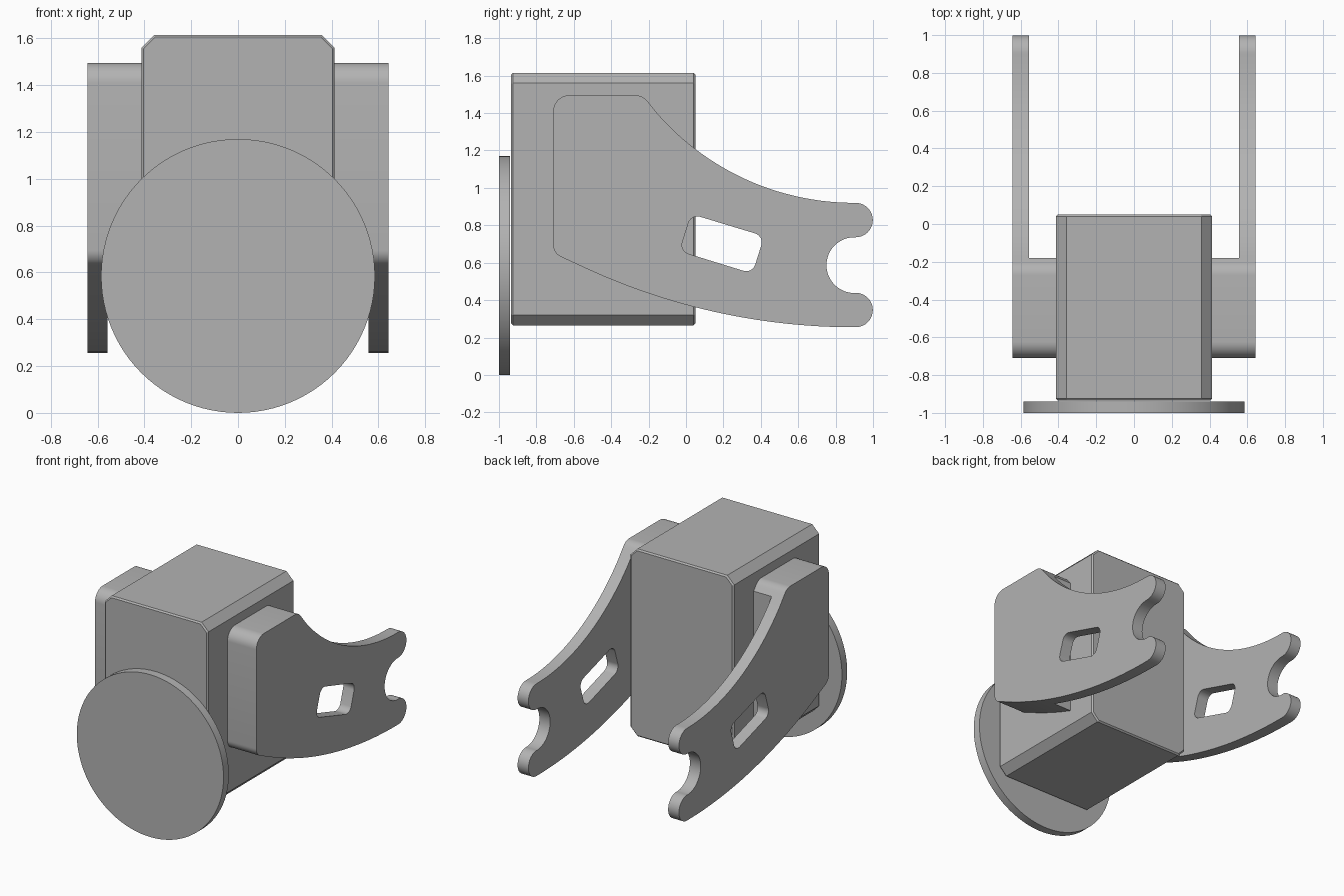
import bpy
import bmesh
from math import radians, cos, sin, sqrt
from mathutils import Vector

cube = bpy.data.objects.get("Cube")
if cube:
    bpy.data.objects.remove(cube)

grey = bpy.data.materials.new("plain grey")
grey.use_nodes = True
colour = (0.45, 0.45, 0.45, 1)
grey.diffuse_color = colour
grey.node_tree.nodes["Principled BSDF"].inputs["Base Color"].default_value = colour


def finish(bm, name, angle=25):
    bmesh.ops.recalc_face_normals(bm, faces=bm.faces[:])
    mesh = bpy.data.meshes.new(name)
    bm.to_mesh(mesh)
    bm.free()
    mesh.materials.append(grey)
    obj = bpy.data.objects.new(name, mesh)
    bpy.context.collection.objects.link(obj)
    bpy.ops.object.select_all(action='DESELECT')
    obj.select_set(True)
    bpy.context.view_layer.objects.active = obj
    bpy.ops.object.shade_smooth_by_angle(angle=radians(angle))
    return obj


def arc(cy, cz, r, start, end, steps=16):
    """Points on a circle in the y-z plane, angles in degrees."""
    angles = [radians(start + (end - start) * i / steps) for i in range(steps + 1)]
    return [(cy + r * cos(a), cz + r * sin(a)) for a in angles]


def fillet(before, corner, after, r, steps=6):
    """Round one polygon corner with a tangent arc."""
    c = Vector(corner)
    u = (Vector(before) - c).normalized()
    v = (Vector(after) - c).normalized()
    half = u.angle(v) / 2
    centre = c + (u + v).normalized() * (r / sin(half))
    a = c + u * (r / abs(sin(half) / cos(half))) - centre
    b = c + v * (r / abs(sin(half) / cos(half))) - centre
    pts = []
    for i in range(steps + 1):
        d = a.lerp(b, i / steps).normalized() * r
        pts.append(tuple(centre + d))
    return pts


def sweep(y0, y1, z0, radius, steps=24):
    """Long shallow arc that is level at y=0.9; negative radius bends down."""
    pts = []
    for i in range(steps + 1):
        y = y0 + (y1 - y0) * i / steps
        pts.append((y, z0 + radius - sqrt(radius ** 2 - (y - 0.9) ** 2)))
    return pts


# Arm outline: rounded root, concave top, forked tip, shallow belly
top = sweep(-0.19, 0.9, 0.92, 1.4)
belly = sweep(0.9, -0.61, 0.255, 3.43)
outline = fillet(belly[-1], (-0.71, 0.65), (-0.71, 1.4), 0.07)
outline += fillet((-0.71, 0.7), (-0.71, 1.495), (-0.3, 1.495), 0.085)
outline += fillet((-0.6, 1.495), (-0.232, 1.495), top[1], 0.08)
outline += top[1:]
outline += arc(0.907, 0.828, 0.092, 88, -90)
outline += arc(0.9, 0.587, 0.149, 90, 270, 24)
outline += arc(0.907, 0.347, 0.092, 90, -88)
outline += belly[1:-1]

# Tilted rounded slot
corners = [(0.028, 0.86), (0.418, 0.742), (0.355, 0.542), (-0.034, 0.662)]
slot = []
for i, corner in enumerate(corners):
    slot += fillet(corners[i - 1], corner, corners[(i + 1) % 4], 0.05)


def extrude_to(bm, faces, x):
    new = bmesh.ops.extrude_face_region(bm, geom=faces)["geom"]
    for v in new:
        if isinstance(v, bmesh.types.BMVert):
            v.co.x = x
    return [f for f in new if isinstance(f, bmesh.types.BMFace)]


def build_arm(name, side):
    bm = bmesh.new()
    edges = []
    for loop in (outline, slot):
        verts = [bm.verts.new((side * 0.643, y, z)) for y, z in loop]
        edges += [bm.edges.new((verts[i - 1], verts[i])) for i in range(len(verts))]
    bmesh.ops.triangle_fill(bm, edges=edges, use_beauty=True)
    # Split where the thick mounting pad ends
    bmesh.ops.bisect_plane(bm, geom=bm.verts[:] + bm.edges[:] + bm.faces[:],
                           plane_co=(0, -0.18, 0), plane_no=(0, 1, 0))
    inner = extrude_to(bm, bm.faces[:], side * 0.557)
    pad = [f for f in inner if f.calc_center_median().y < -0.18]
    extrude_to(bm, pad, side * 0.41)
    finish(bm, name)


build_arm("left_arm", 1)
build_arm("right_arm", -1)

# Body: block with chamfered long edges and finely bevelled ends
bm = bmesh.new()
bmesh.ops.create_cube(bm, size=1)
for v in bm.verts:
    v.co = (v.co.x * 0.826, v.co.y * 0.985 - 0.4425, v.co.z * 1.35 + 0.94)
long_edges = [e for e in bm.edges if abs(e.verts[0].co.y - e.verts[1].co.y) > 0.5]
bmesh.ops.bevel(bm, geom=long_edges, offset=0.055, segments=1, affect='EDGES')
rims = [e for e in bm.edges if abs(e.verts[0].co.y - e.verts[1].co.y) < 0.01]
bmesh.ops.bevel(bm, geom=rims, offset=0.01, segments=1, affect='EDGES')
finish(bm, "body", 5)

# Front disc
bm = bmesh.new()
bmesh.ops.create_cone(bm, cap_ends=True, segments=96, radius1=0.585,
                      radius2=0.585, depth=0.06)
for v in bm.verts:
    v.co = (v.co.x, -0.97 + v.co.z, 0.585 + v.co.y)
finish(bm, "front_disc")
